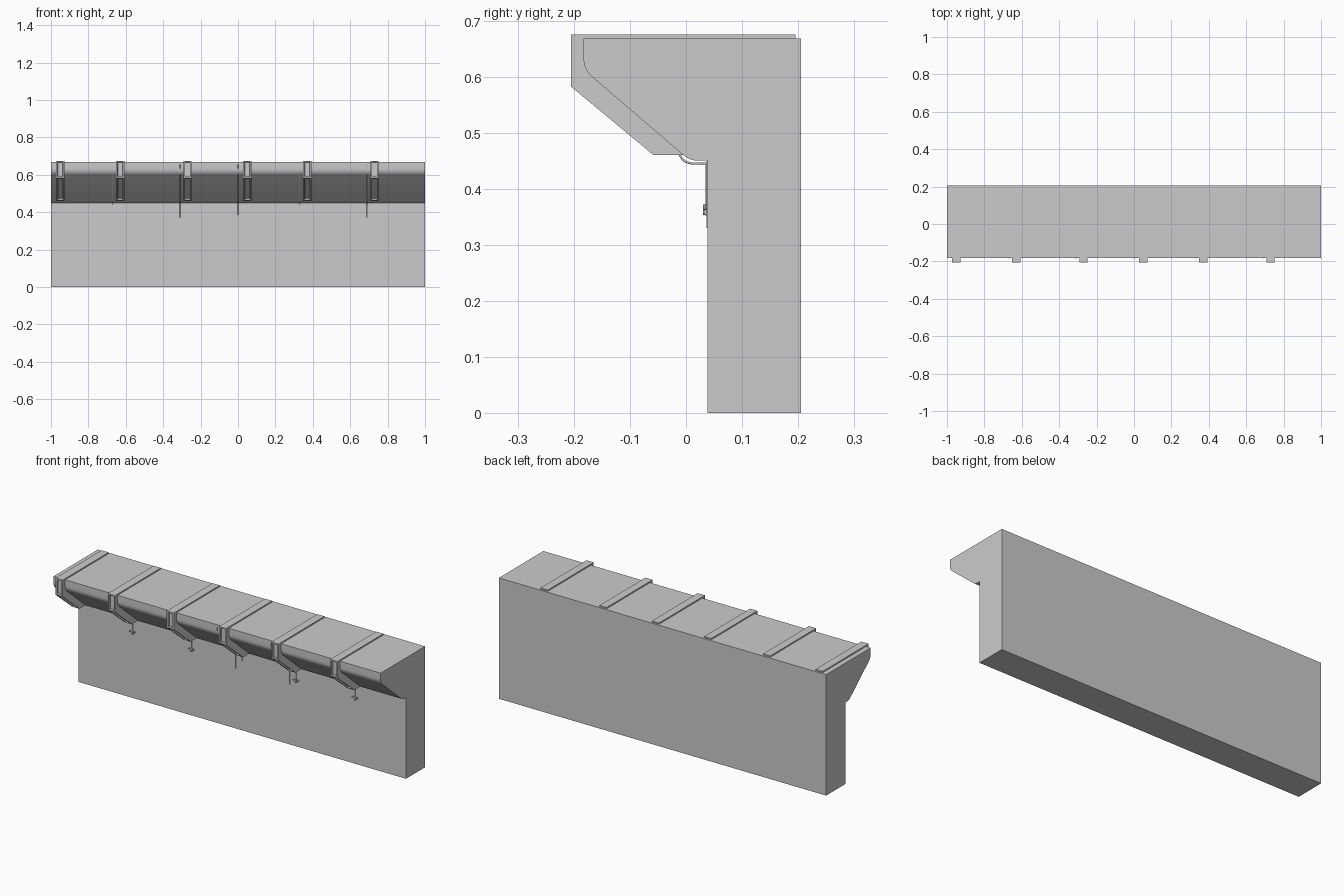
import bpy, bmesh, math

if "Cube" in bpy.data.objects:
    bpy.data.objects.remove(bpy.data.objects["Cube"])


def finish(bm, name, smooth=True):
    bmesh.ops.recalc_face_normals(bm, faces=bm.faces[:])
    me = bpy.data.meshes.new(name)
    bm.to_mesh(me)
    bm.free()
    ob = bpy.data.objects.new(name, me)
    bpy.context.collection.objects.link(ob)
    if smooth:
        bpy.ops.object.select_all(action='DESELECT')
        ob.select_set(True)
        bpy.context.view_layer.objects.active = ob
        bpy.ops.object.shade_smooth_by_angle(angle=math.radians(25))
    return ob


def extrude_profile(pts, x0, x1):
    """Extrude a (y, z) outline along x; returns bmesh and side faces by edge."""
    bm = bmesh.new()
    a = [bm.verts.new((x0, y, z)) for y, z in pts]
    b = [bm.verts.new((x1, y, z)) for y, z in pts]
    n = len(pts)
    sides = [bm.faces.new((a[i], a[(i + 1) % n], b[(i + 1) % n], b[i])) for i in range(n)]
    bm.faces.new(a[::-1])
    bm.faces.new(b)
    bmesh.ops.recalc_face_normals(bm, faces=bm.faces[:])
    return bm, sides


def fillet(p0, p1, p2, n=6):
    """Curved corner from p0 to p2 with control point p1."""
    out = []
    for i in range(n + 1):
        t = i / n
        out.append(tuple((1 - t) ** 2 * p0[k] + 2 * t * (1 - t) * p1[k] + t * t * p2[k]
                         for k in range(2)))
    return out


def box(name, x0, x1, y0, y1, z0, z1):
    bm, _ = extrude_profile([(y0, z0), (y1, z0), (y1, z1), (y0, z1)], x0, x1)
    return finish(bm, name, False)


# Wall with overhanging parapet, rounded at both ends of the slope
slope = (fillet((-0.183, 0.635), (-0.183, 0.613), (-0.168, 0.600))
         + fillet((-0.005, 0.460), (0.007, 0.450), (0.022, 0.450)))
profile = [(0.205, 0), (0.205, 0.668), (-0.183, 0.668)] + slope + [(0.038, 0.450), (0.038, 0)]
bm, _ = extrude_profile(profile, -1, 1)
finish(bm, "wall_body")

# Brackets: top strap and deep sloping rib with recessed front panels
rib = [(0.195, 0.675), (-0.205, 0.675), (-0.205, 0.582), (-0.058, 0.460),
       (0.004, 0.460), (-0.120, 0.655), (0.195, 0.655)]
bracket_x = [-0.95, -0.63, -0.27, 0.05, 0.37, 0.73]
for i, x in enumerate(bracket_x):
    bm, sides = extrude_profile(rib, x - 0.022, x + 0.022)
    for f in (sides[1], sides[2]):
        bmesh.ops.inset_region(bm, faces=[f], thickness=0.011)
        bmesh.ops.inset_region(bm, faces=[f], thickness=0.002, depth=-0.010)
    finish(bm, f"bracket_{i + 1}", False)

# Cables running down the slope, sagging under the lip and down the wall
cable_x = [-0.67, -0.31, 0.0, 0.33, 0.69]
path = ([(-0.182, 0.655), (-0.182, 0.635), (-0.167, 0.599), (-0.014, 0.465)]
        + fillet((-0.010, 0.458), (-0.003, 0.445), (0.014, 0.445)) + [(0.036, 0.445)])
for i, x in enumerate(cable_x):
    cu = bpy.data.curves.new(f"cable_{i + 1}", 'CURVE')
    cu.dimensions = '3D'
    cu.bevel_depth = 0.0022
    cu.bevel_resolution = 1
    cu.use_fill_caps = True
    pts = path + [(0.037, 0.440), (0.037, 0.385 if x == 0 else 0.362)]
    sp = cu.splines.new('POLY')
    sp.points.add(len(pts) - 1)
    for p, (y, z) in zip(sp.points, pts):
        p.co = (x, y, z, 1)
    ob = bpy.data.objects.new(f"cable_{i + 1}", cu)
    bpy.context.collection.objects.link(ob)

    # Small clamp with studs where the cable ends
    if x != 0:
        box(f"clamp_{i + 1}", x - 0.005, x + 0.005, 0.034, 0.040, 0.352, 0.372)
        for j, (dx, z) in enumerate([(-0.013, 0.367), (0.013, 0.367), (0, 0.358)]):
            bpy.ops.mesh.primitive_cylinder_add(
                vertices=8, radius=0.0045, depth=0.009,
                location=(x + dx, 0.0345, z), rotation=(math.pi / 2, 0, 0))
            bpy.context.object.name = f"clamp_stud_{i + 1}_{j + 1}"

# Very shallow facing panels under the lip, split at the cables
edges = [-1.0] + cable_x + [1.0]
for i in range(len(edges) - 1):
    box(f"facing_panel_{i + 1}", edges[i] + 0.04, edges[i + 1] - 0.04,
        0.0370, 0.040, 0.330, 0.449)
